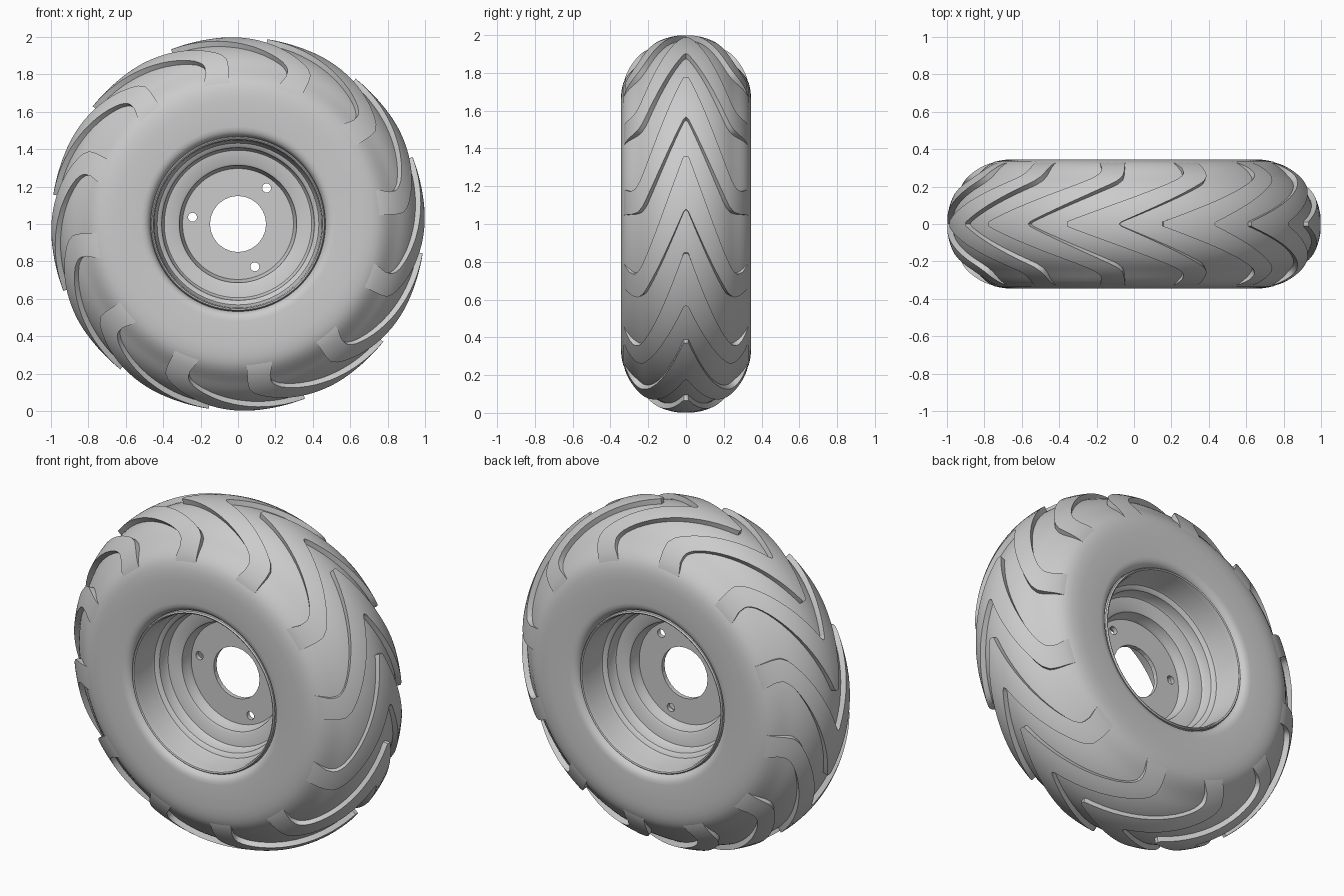
import bpy, bmesh
from math import sin, cos, radians, pi

if "Cube" in bpy.data.objects:
    bpy.data.objects.remove(bpy.data.objects["Cube"], do_unlink=True)

CORE, ROUND = 0.655, 0.345      # radius of the tyre's round centre, radius of its section
TREAD = 0.03                    # height of the tread bars
BARS = 12

grey = bpy.data.materials.new("plain grey")
grey.use_nodes = True
grey.diffuse_color = (0.6, 0.6, 0.6, 1)
grey.node_tree.nodes["Principled BSDF"].inputs["Base Color"].default_value = (0.6, 0.6, 0.6, 1)


def on_wheel(radius, y, angle):
    return (radius * cos(angle), y, 1 + radius * sin(angle))


def clamp(v):
    return max(0.0, min(1.0, v))


def interp(points, x):
    for (x0, y0), (x1, y1) in zip(points, points[1:]):
        if x <= x1:
            return y0 + (y1 - y0) * (x - x0) / (x1 - x0)
    return points[-1][1]


def finish(obj):
    bpy.ops.object.select_all(action="DESELECT")
    obj.select_set(True)
    bpy.context.view_layer.objects.active = obj
    bpy.ops.object.shade_smooth_by_angle(angle=radians(32))


def loft(name, rings, cyclic):
    """Join closed rings of points into a solid."""
    bm = bmesh.new()
    loops = [[bm.verts.new(p) for p in ring] for ring in rings]
    pairs = list(zip(loops, loops[1:]))
    if cyclic:
        pairs.append((loops[-1], loops[0]))
    else:
        bm.faces.new(loops[0])
        bm.faces.new(loops[-1])
    n = len(loops[0])
    for a, b in pairs:
        for i in range(n):
            j = (i + 1) % n
            bm.faces.new((a[i], a[j], b[j], b[i]))
    bmesh.ops.recalc_face_normals(bm, faces=bm.faces)
    mesh = bpy.data.meshes.new(name)
    bm.to_mesh(mesh)
    bm.free()
    mesh.materials.append(grey)
    obj = bpy.data.objects.new(name, mesh)
    bpy.context.collection.objects.link(obj)
    finish(obj)
    return obj


def lathe(name, profile, steps=120):
    rings = [[on_wheel(r, y, 2 * pi * k / steps) for r, y in profile] for k in range(steps)]
    return loft(name, rings, True)


def both_sides(half):
    return half + [(r, -y) for r, y in reversed(half)]


# Tyre body: round crown, flat sidewalls, rounded bead
crown = []
for deg in range(-90, 91, 5):
    t = clamp((76 - abs(deg)) / 26)
    size = ROUND - TREAD * t * t * (3 - 2 * t)
    crown.append((CORE + size * cos(radians(deg)), size * sin(radians(deg))))
bead = [(0.52, 0.345), (0.50, 0.342), (0.483, 0.333), (0.472, 0.318), (0.466, 0.295)]
lathe("tyre_body", crown + both_sides(bead))

# Rim barrel: lip and two steps down to the hub on each side
barrel = [(0.468, 0.30), (0.466, 0.322), (0.460, 0.329), (0.453, 0.325), (0.447, 0.30),
          (0.438, 0.18), (0.432, 0.165), (0.416, 0.158), (0.408, 0.15), (0.402, 0.10),
          (0.394, 0.09), (0.326, 0.082), (0.314, 0.075), (0.306, 0.03), (0.296, 0.012)]
lathe("rim_barrel", both_sides(barrel))

# Tread bars: chevrons whose arms trail back and turn radial on the shoulder
LEAD = [(0, 0), (0.04, 0), (0.64, -33), (0.72, -37), (0.79, -39), (0.87, -39), (0.98, -36.6)]
TRAIL = [(0, 0), (0.02, 0), (0.66, -28.5), (0.74, -30.5), (0.82, -31), (0.98, -31)]
BAR_WIDTH = 16.5
ACROSS = 8


def bar(name, lead_angle):
    rings = []
    sections = sorted({s * d for d in list(range(0, 76, 3)) + [2, 77] for s in (-1, 1)})
    for deg in sections:
        phi = radians(deg)
        side = abs(sin(phi))
        lead = lead_angle + interp(LEAD, side)
        trail = lead_angle - BAR_WIDTH + interp(TRAIL, side)
        top = ROUND - 0.004 * clamp((abs(deg) - 68) / 9)
        ring = []
        for size, order in ((top, range(ACROSS + 1)), (top - 0.05, range(ACROSS, -1, -1))):
            for i in order:
                angle = radians(lead + (trail - lead) * i / ACROSS)
                ring.append(on_wheel(CORE + size * cos(phi), size * sin(phi), angle))
        rings.append(ring)
    return loft(name, rings, False)


for k in range(BARS):
    bar(f"tread_bar_{k + 1}", 21 + k * 360 / BARS)

# Hub plate with a centre hole and three bolt holes
hub = lathe("hub_plate", both_sides([(0.308, 0.013), (0.08, 0.013)]), 96)


def drill(x, z, radius, sides):
    bpy.ops.mesh.primitive_cylinder_add(vertices=sides, radius=radius, depth=0.3,
                                        location=(x, 0, z), rotation=(pi / 2, 0, 0))
    cutter = bpy.context.object
    cutter.name = "hole_cutter"
    cutter.hide_render = True
    mod = hub.modifiers.new("hole", "BOOLEAN")
    mod.operation = "DIFFERENCE"
    mod.solver = "EXACT"
    mod.object = cutter
    bpy.ops.object.select_all(action="DESELECT")
    hub.select_set(True)
    bpy.context.view_layer.objects.active = hub
    bpy.ops.object.modifier_apply(modifier=mod.name)
    bpy.data.objects.remove(cutter, do_unlink=True)


drill(0, 1, 0.15, 24)
for k in range(3):
    a = radians(51.5 + 120 * k)
    drill(0.246 * cos(a), 1 + 0.246 * sin(a), 0.024, 20)
finish(hub)
